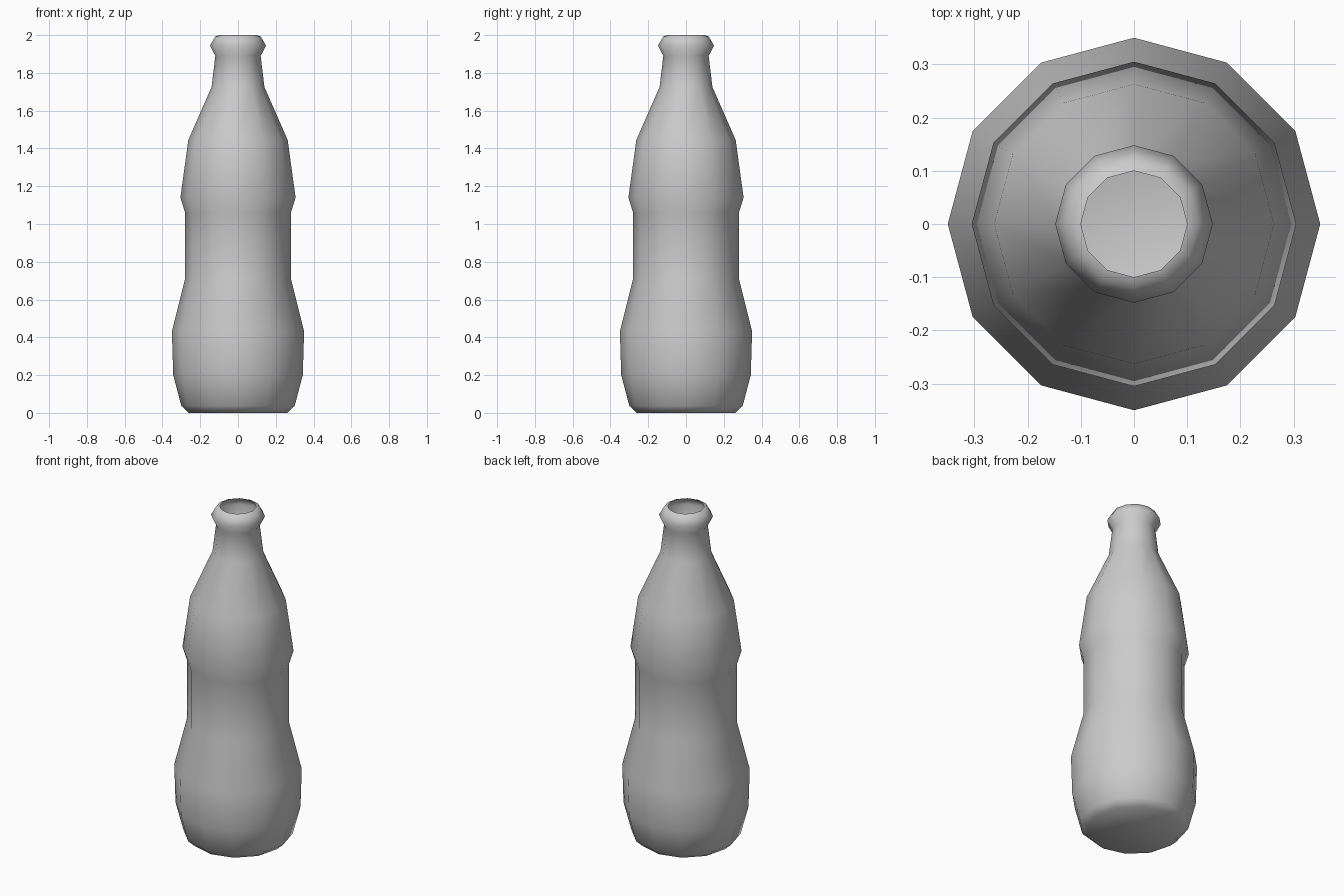
import bpy, bmesh
from math import cos, sin, pi

if "Cube" in bpy.data.objects:
    bpy.data.objects.remove(bpy.data.objects["Cube"])

SIDES = 12

# Bottle outline from base to mouth: (radius, height)
PROFILE = [
    (0.26, 0.0), (0.30, 0.037), (0.343, 0.20), (0.35, 0.43),
    (0.28, 0.71), (0.28, 1.06), (0.305, 1.14), (0.263, 1.445),
    (0.14, 1.725), (0.12, 1.89), (0.148, 1.945), (0.12, 1.993),
    (0.10, 2.0),
]


def lathe(name, profile, sides):
    """Spin a profile round z, closed at the base and open at the top."""
    bm = bmesh.new()
    rings = [[bm.verts.new((r * cos(2 * pi * i / sides), r * sin(2 * pi * i / sides), z))
              for i in range(sides)] for r, z in profile]
    for low, high in zip(rings, rings[1:]):
        for i in range(sides):
            j = (i + 1) % sides
            bm.faces.new((low[i], low[j], high[j], high[i]))
    bm.faces.new(rings[0][::-1])
    for f in bm.faces:
        f.smooth = True
    mesh = bpy.data.meshes.new(name)
    bm.to_mesh(mesh)
    bm.free()
    obj = bpy.data.objects.new(name, mesh)
    bpy.context.collection.objects.link(obj)
    return obj


# Hollow bottle with an open mouth
lathe("bottle", PROFILE, SIDES)
